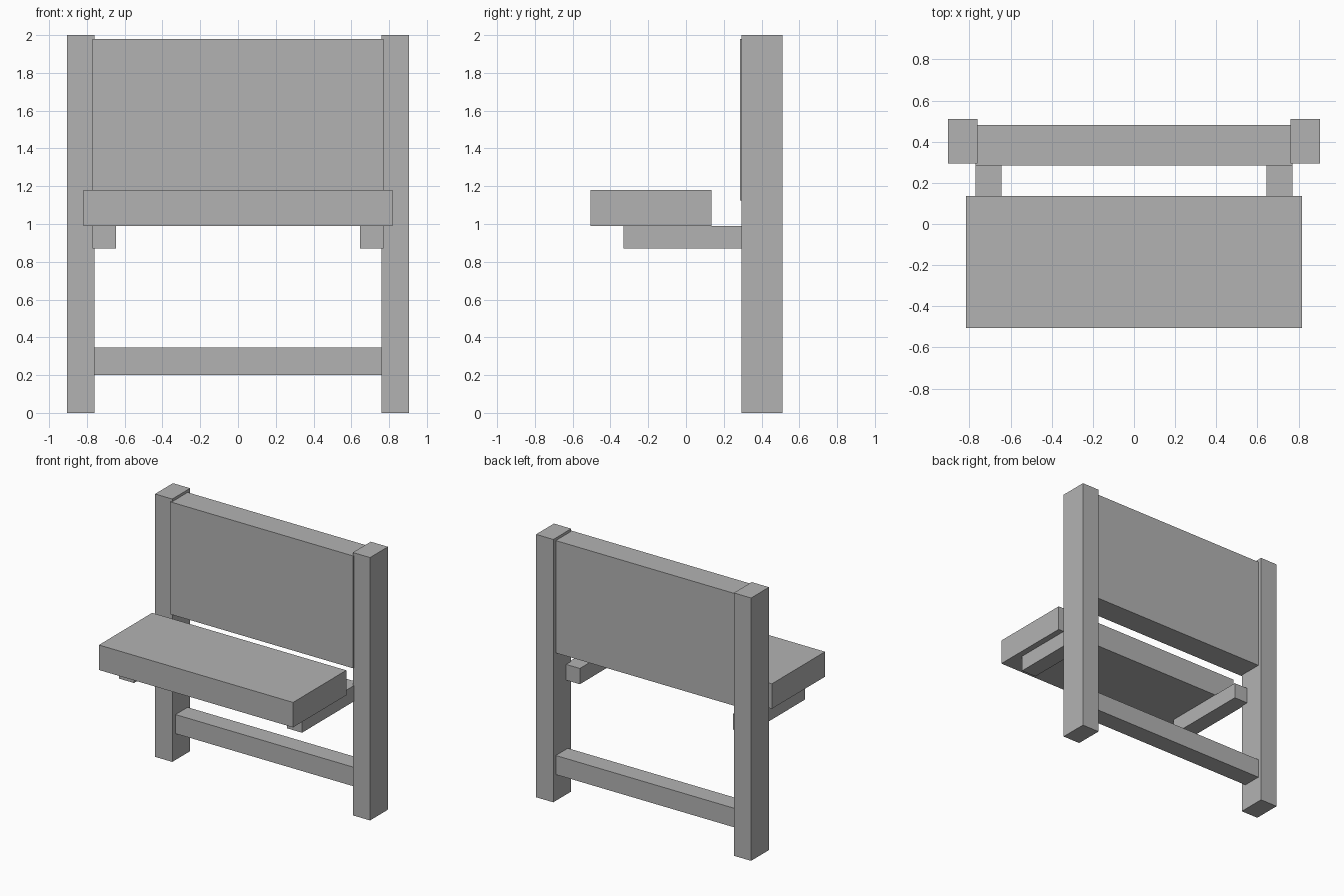
import bpy

cube = bpy.data.objects.get("Cube")
if cube:
    bpy.data.objects.remove(cube, do_unlink=True)

# Single plain grey finish
grey = bpy.data.materials.new("plain_grey")
grey.use_nodes = True
grey.diffuse_color = (0.45, 0.45, 0.45, 1)
grey.node_tree.nodes["Principled BSDF"].inputs["Base Color"].default_value = grey.diffuse_color


def board(name, x, y, z):
    """Box spanning the given (low, high) ranges."""
    spans = (x, y, z)
    bpy.ops.mesh.primitive_cube_add(size=1, location=[(a + b) / 2 for a, b in spans])
    obj = bpy.context.object
    obj.name = name
    obj.scale = [b - a for a, b in spans]
    bpy.ops.object.transform_apply(location=False, rotation=False, scale=True)
    obj.data.materials.append(grey)
    return obj


def board_pair(name, x, y, z):
    """Matching boards on the left (+x) and right (-x)."""
    board("left_" + name, x, y, z)
    board("right_" + name, (-x[1], -x[0]), y, z)


# Upright posts and the arms that carry the seat
board_pair("post", (0.76, 0.905), (0.295, 0.51), (0, 2))
board_pair("seat_arm", (0.645, 0.77), (-0.33, 0.355), (0.87, 0.99))

# Seat, backrest and lower rail
board("seat", (-0.817, 0.817), (-0.505, 0.135), (0.99, 1.18))
board("backrest", (-0.77, 0.77), (0.285, 0.48), (1.125, 1.98))
board("lower_rail", (-0.765, 0.765), (0.335, 0.48), (0.2, 0.345))
